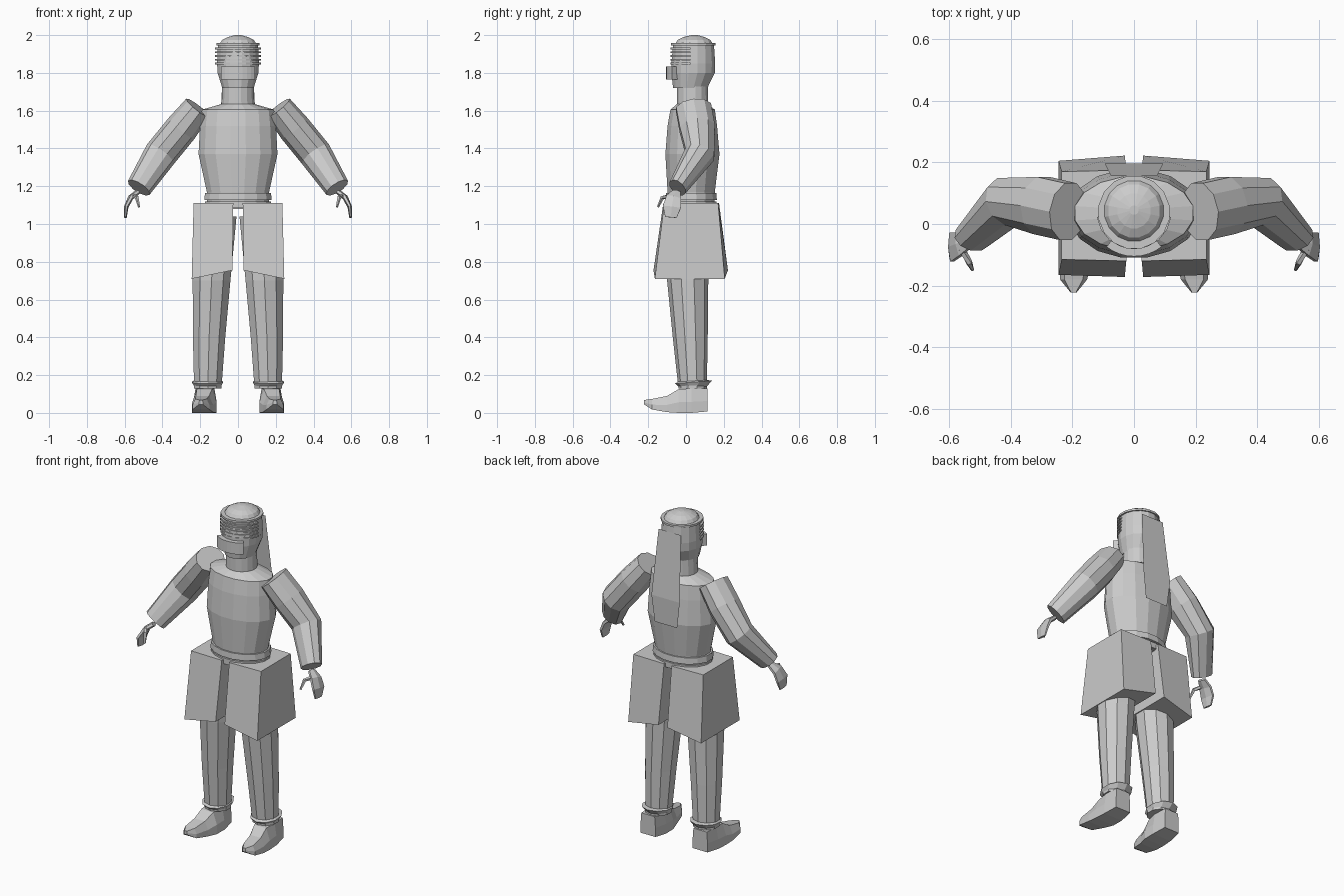
import bpy, bmesh, math
from mathutils import Vector

cube = bpy.data.objects.get("Cube")
if cube:
    bpy.data.objects.remove(cube)

# One plain grey material
grey = bpy.data.materials.new("plain_grey")
grey.use_nodes = True
GREY = (0.6, 0.6, 0.6, 1)
grey.diffuse_color = GREY
grey.node_tree.nodes["Principled BSDF"].inputs["Base Color"].default_value = GREY


def finish(name, bm, mirror=False):
    bmesh.ops.recalc_face_normals(bm, faces=bm.faces)
    mesh = bpy.data.meshes.new(name)
    bm.to_mesh(mesh)
    bm.free()
    mesh.materials.append(grey)
    ob = bpy.data.objects.new(name, mesh)
    bpy.context.collection.objects.link(ob)
    if mirror:
        ob.modifiers.new("mirror", "MIRROR").use_clip = False
    return ob


def loft(name, rings, mirror=False):
    """Skin closed rings of points and cap both ends."""
    bm = bmesh.new()
    loops = [[bm.verts.new(p) for p in ring] for ring in rings]
    for a, b in zip(loops, loops[1:]):
        for i in range(len(a)):
            j = (i + 1) % len(a)
            bm.faces.new((a[i], a[j], b[j], b[i]))
    bm.faces.new(loops[0])
    bm.faces.new(loops[-1])
    return finish(name, bm, mirror)


def oval(z, rx, front, back, x=0, n=16, tilt=0):
    """Level oval given by half width and front/back limits."""
    cy, ry = (front + back) / 2, (back - front) / 2
    pts = []
    for i in range(n):
        a = 2 * math.pi * (i + 0.5) / n
        pts.append((x + rx * math.cos(a), cy + ry * math.sin(a), z + tilt * math.sin(a)))
    return pts


def stack(name, sections, n=16, mirror=False):
    return loft(name, [oval(*s, n=n) for s in sections], mirror)


def tube(name, stations, n=10, mirror=False):
    """Tube along centres; each station is (centre, radius across, radius deep)."""
    pts = [Vector(s[0]) for s in stations]
    rings = []
    for i, (c, ra, rd) in enumerate(stations):
        d = (pts[min(i + 1, len(pts) - 1)] - pts[max(i - 1, 0)]).normalized()
        u = Vector((0, 1, 0))
        u = (u - d * u.dot(d)).normalized()
        v = d.cross(u)
        rings.append([pts[i] + u * rd * math.cos(a) + v * ra * math.sin(a)
                      for a in (2 * math.pi * (k + 0.5) / n for k in range(n))])
    return loft(name, rings, mirror)


def arc_plate(name, z0, z1, r_out, r_in, half_angle, cy=0.04, n=8):
    """Curved plate wrapped round the front of the head."""
    rings = []
    for i in range(n + 1):
        a = math.radians(-90 - half_angle + 2 * half_angle * i / n)
        c, s = math.cos(a), math.sin(a)
        rings.append([(c * r, cy + s * r, z) for r, z in
                      ((r_in, z0), (r_out, z0), (r_out, z1), (r_in, z1))])
    return loft(name, rings)


# Head, dome and neck
stack("head", [(1.72, .085, -.07, .115), (1.80, .11, -.08, .155),
               (1.85, .113, -.08, .157), (1.95, .108, -.07, .15)])
stack("head_dome", [(1.945, .105, -.065, .15), (1.975, .085, -.045, .13),
                    (1.99, .055, -.015, .1), (2.0, .015, .03, .06)])
stack("head_band", [(1.945, .117, -.082, .158), (1.957, .117, -.082, .158)])
stack("neck", [(1.6, .09, -.05, .12), (1.73, .085, -.05, .118)])

# Ridges across the brow and the guard over the mouth
for k in range(5):
    z = 1.845 + k * 0.02
    arc_plate(f"brow_ridge_{k + 1}", z, z + 0.009, .122, .09, 82)
arc_plate("mouth_guard", 1.765, 1.835, .145, .1, 38)

# Flat cloth hanging down the back
bm = bmesh.new()
rows = [[bm.verts.new((s * w, y, z)) for s in (-1, 1)]
        for z, w, y in ((1.91, .075, .156), (1.52, .095, .196), (1.36, .075, .192))]
for a, b in zip(rows, rows[1:]):
    bm.faces.new((a[0], a[1], b[1], b[0]))
finish("back_cloth", bm)

# Torso and belts
stack("torso", [(1.08, .165, -.09, .15), (1.17, .168, -.1, .155), (1.37, .213, -.112, .18),
                (1.52, .205, -.1, .167), (1.605, .195, -.085, .155), (1.635, .09, -.05, .12)])
stack("lower_belt", [(1.085, .178, -.108, .163), (1.12, .178, -.108, .163)])
stack("upper_belt", [(1.128, .182, -.11, .166), (1.165, .178, -.108, .163)])

# Flared skirt panels
loft("skirt_panel", [
    [(.025, -.12, 1.11), (.235, -.115, 1.11), (.235, .17, 1.11), (.025, .175, 1.11)],
    [(.03, -.172, .755), (.245, -.165, .71), (.245, .205, .71), (.03, .222, .755)]], True)

# Legs and ankle cuffs
stack("leg", [(1.04, .12, -.1, .135, .122), (.7, .105, -.1, .118, .14),
              (.4, .09, -.07, .115, .153), (.13, .076, -.04, .11, .16)], 10, True)
loft("ankle_cuff", [oval(.14, .074, -.04, .11, .16, 10),
                    oval(.163, .086, -.058, .138, .162, 10, .008),
                    oval(.175, .07, -.03, .1, .16, 10)], True)

# Shoes: cross-sections from heel to pointed toe
shoe = []
for y, x, w_low, w_top, z0, z1 in ((.115, .175, .05, .045, .008, .13), (.03, .175, .062, .05, 0, .13),
                                   (-.04, .178, .064, .04, 0, .125), (-.1, .188, .056, .035, .004, .09),
                                   (-.18, .196, .044, .03, .018, .074), (-.222, .196, .01, .008, .045, .068)):
    zm = z0 + (z1 - z0) * 0.45
    shoe.append([(x - w_low, y, z0), (x + w_low, y, z0), (x + w_low, y, zm),
                 (x + w_top, y, z1), (x - w_top, y, z1), (x - w_low, y, zm)])
loft("shoe", shoe, True)

# Arms
tube("arm", [((.213, .04, 1.615), .078, .098), ((.3, .06, 1.505), .088, .098),
             ((.41, .073, 1.37), .088, .083), ((.525, -.045, 1.192), .068, .05)], 10, True)

# Hands: curved palm with a separate thumb
tube("palm", [((.53, -.05, 1.17), .014, .025), ((.568, -.065, 1.14), .015, .045),
              ((.592, -.075, 1.09), .012, .055), ((.596, -.08, 1.035), .007, .035)], 6, True)
tube("thumb", [((.56, -.08, 1.15), .012, .012), ((.535, -.125, 1.14), .011, .011),
               ((.524, -.148, 1.09), .006, .006)], 5, True)
